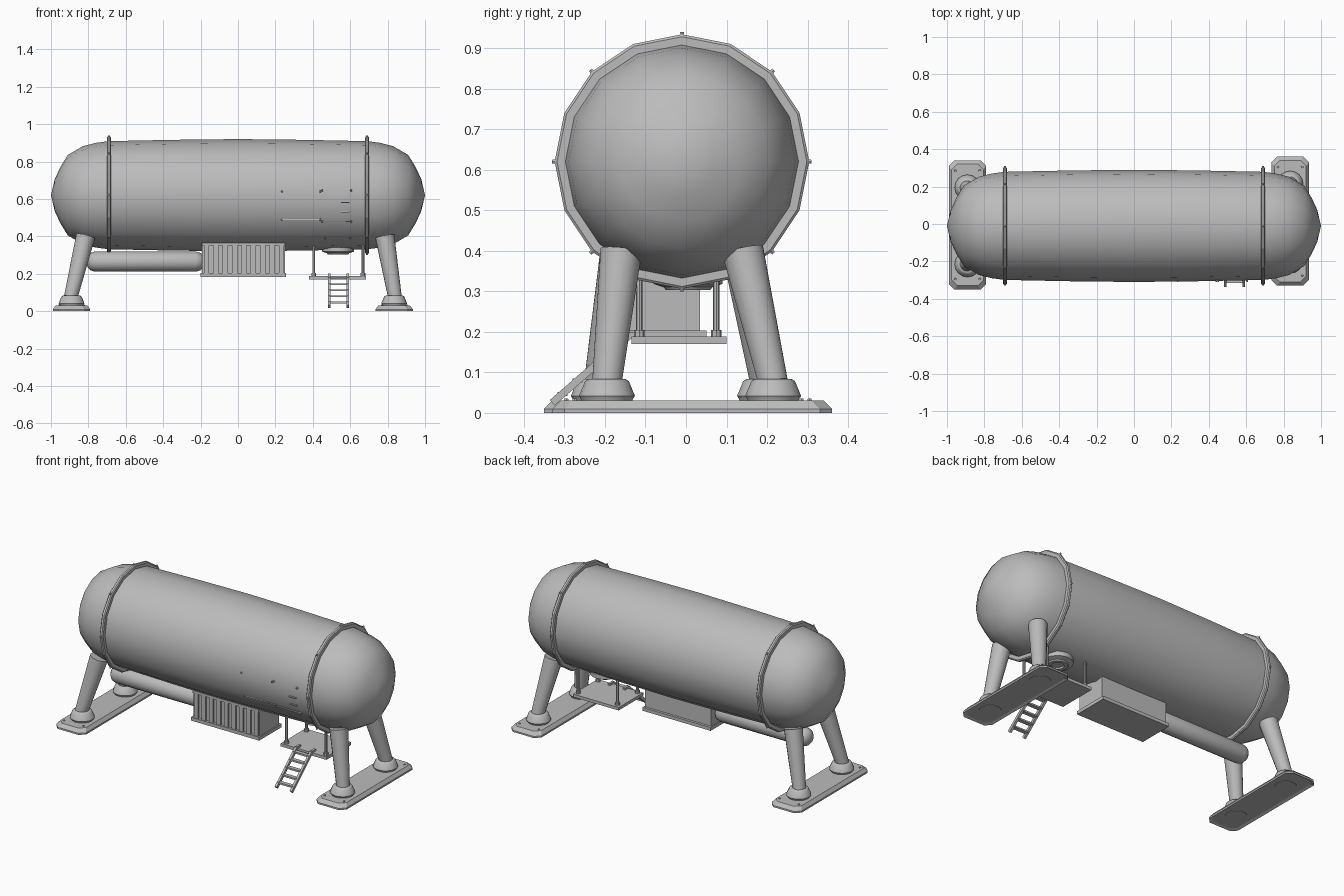
import bpy, bmesh, math
from mathutils import Matrix, Vector

if "Cube" in bpy.data.objects:
    bpy.data.objects.remove(bpy.data.objects["Cube"])

grey = bpy.data.materials.new("plain_grey")
grey.use_nodes = True
COLOUR = (0.5, 0.5, 0.5, 1)
grey.diffuse_color = COLOUR
grey.node_tree.nodes["Principled BSDF"].inputs["Base Color"].default_value = COLOUR

CY, CZ = -0.01, 0.62          # tank axis
SIDES = 16


def finish(bm, name, smooth=None):
    bmesh.ops.recalc_face_normals(bm, faces=bm.faces)
    mesh = bpy.data.meshes.new(name)
    bm.to_mesh(mesh)
    bm.free()
    mesh.materials.append(grey)
    obj = bpy.data.objects.new(name, mesh)
    bpy.context.collection.objects.link(obj)
    if smooth:
        bpy.ops.object.select_all(action="DESELECT")
        obj.select_set(True)
        bpy.context.view_layer.objects.active = obj
        bpy.ops.object.shade_smooth_by_angle(angle=math.radians(smooth))
    return obj


def frame(start, end):
    """Matrix whose z axis runs from start towards end."""
    start, end = Vector(start), Vector(end)
    turn = (end - start).to_track_quat("Z", "Y").to_matrix().to_4x4()
    return Matrix.Translation(start) @ turn


def lathe(bm, profile, matrix, sides=SIDES, closed=False):
    """Revolve (radius, height) points about the z axis of matrix."""
    rings = []
    for r, h in profile:
        if r == 0:
            rings.append([bm.verts.new(matrix @ Vector((0, 0, h)))] * sides)
            continue
        angles = [math.tau * i / sides for i in range(sides)]
        rings.append([bm.verts.new(matrix @ Vector((r * math.cos(a), r * math.sin(a), h)))
                      for a in angles])
    pairs = list(zip(rings, rings[1:]))
    if closed:
        pairs.append((rings[-1], rings[0]))
    for low, high in pairs:
        for i in range(sides):
            j = (i + 1) % sides
            corners = list(dict.fromkeys([low[i], low[j], high[j], high[i]]))
            bm.faces.new(corners)


def rod(bm, start, end, r0, r1=None, sides=8):
    length = (Vector(end) - Vector(start)).length
    r1 = r1 or r0
    lathe(bm, [(0, 0), (r0, 0), (r1, length), (0, length)], frame(start, end), sides)


def box(bm, x, y, z):
    size = [b - a for a, b in (x, y, z)]
    mid = [(a + b) / 2 for a, b in (x, y, z)]
    bmesh.ops.create_cube(bm, size=1, matrix=Matrix.Translation(mid) @ Matrix.Diagonal((*size, 1)))


def tank_point(x, z, lift=0.0):
    """Point on the front of the tank at the given x and z."""
    r = 0.293 + lift
    return Vector((x, CY - math.sqrt(r * r - (z - CZ) ** 2), z))


# Tank body with domed ends
half = [(0, 1.0), (0.085, 0.98), (0.15, 0.95), (0.215, 0.91), (0.262, 0.83), (0.28, 0.76),
        (0.289, 0.69), (0.296, 0.35)]
profile = [(r, -h) for r, h in half] + [(0.3, 0)] + half[::-1]
bm = bmesh.new()
lathe(bm, profile, frame((0, CY, CZ), (1, CY, CZ)))
finish(bm, "tank_body", 60)

# Bands around the tank, with bolts
for x, name in ((-0.69, "right_band"), (0.69, "left_band")):
    bm = bmesh.new()
    lathe(bm, [(0.28, -0.011), (0.308, -0.011), (0.314, -0.006), (0.314, 0.006),
               (0.308, 0.011), (0.28, 0.011)],
          frame((x, CY, CZ), (x + 1, CY, CZ)), closed=True)
    for i in range(8):
        a = math.tau * i / 8
        out = Vector((0, math.cos(a), math.sin(a)))
        base = Vector((x, CY, CZ))
        rod(bm, base + out * 0.305, base + out * 0.32, 0.008, 0.005, 6)
    finish(bm, name)

# Ground pads, feet and legs
for side, name, px, py, top_x in ((-1, "right", -0.89, -0.005, -0.815),
                                  (1, "left", 0.835, 0.015, 0.785)):
    bm = bmesh.new()
    loops = []
    for hx, hy, z in ((0.085, 0.33, 0.006), (0.1, 0.345, 0), (0.1, 0.345, 0.01),
                      (0.085, 0.325, 0.03)):
        c = 0.03
        outline = [(hx, hy - c), (hx - c, hy), (c - hx, hy), (-hx, hy - c),
                   (-hx, c - hy), (c - hx, -hy), (hx - c, -hy), (hx, c - hy)]
        loops.append([bm.verts.new((px + a, py + b, z)) for a, b in outline])
    bm.faces.new(loops[0])
    bm.faces.new(loops[-1])
    for low, high in zip(loops, loops[1:]):
        for i in range(8):
            j = (i + 1) % 8
            bm.faces.new([low[i], low[j], high[j], high[i]])
    for sx in (-1, 1):
        for sy in (-1, 1):
            p = Vector((px + sx * 0.065, py + sy * 0.29, 0.028))
            rod(bm, p, p + Vector((0, 0, 0.007)), 0.007, 0.005, 6)
    finish(bm, name + "_ground_pad")

    for sy, end in ((-1, "front"), (1, "back")):
        fy = py - 0.005 + sy * 0.205
        bm = bmesh.new()
        lathe(bm, [(0, 0.004), (0.06, 0.004), (0.062, 0.03), (0.069, 0.042), (0.054, 0.078),
                   (0.045, 0.084), (0, 0.084)], Matrix.Translation((px, fy, 0)))
        finish(bm, f"{name}_{end}_foot", 35)
        bm = bmesh.new()
        foot = Vector((px + side * 0.004, fy, 0.075))
        rod(bm, foot, (top_x, CY + sy * 0.15, 0.4), 0.037, 0.052, 16)
        finish(bm, f"{name}_{end}_leg", 35)

# Underslung pipe with rounded ends
bm = bmesh.new()
end = [(0, 0), (0.03, 0.006), (0.046, 0.02), (0.054, 0.045)]
lathe(bm, end + [(r, 0.63 - h) for r, h in end[::-1]],
      frame((-0.81, -0.04, 0.265), (0, -0.04, 0.265)))
finish(bm, "underslung_pipe", 50)

# Ribbed equipment box with a bottom flange
bm = bmesh.new()
box(bm, (-0.193, 0.25), (-0.15, 0.035), (0.2, 0.365))
box(bm, (-0.2, 0.257), (-0.165, 0.05), (0.183, 0.203))
finish(bm, "equipment_box")
bm = bmesh.new()
for i in range(9):
    x = -0.168 + i * 0.05
    box(bm, (x - 0.014, x + 0.014), (-0.16, -0.148), (0.203, 0.35))
box(bm, (-0.193, 0.25), (-0.16, -0.148), (0.35, 0.365))
finish(bm, "box_ribs")

# Boarding platform hung on four posts
bm = bmesh.new()
box(bm, (0.38, 0.685), (-0.135, 0.1), (0.17, 0.188))
finish(bm, "platform")
bm = bmesh.new()
for x in (0.405, 0.668):
    for y in (-0.115, 0.075):
        rod(bm, (x, y, 0.18), (x, y, 0.36), 0.008)
        rod(bm, (x, y, 0.185), (x, y, 0.205), 0.013)
finish(bm, "platform_posts", 40)

# Round hatch under the tank
bm = bmesh.new()
lathe(bm, [(0, 0.313), (0.035, 0.313), (0.035, 0.303), (0.055, 0.303), (0.06, 0.31),
           (0.085, 0.318), (0.085, 0.345), (0, 0.345)], Matrix.Translation((0.535, 0.005, 0)))
finish(bm, "bottom_hatch", 30)

# Ladder
top, foot = Vector((0, -0.135, 0.195)), Vector((0, -0.33, 0.025))
bm = bmesh.new()
for x in (0.487, 0.587):
    shift = Vector((x, 0, 0))
    middle = frame(foot + shift, top + shift)
    length = (top - foot).length
    scale = Matrix.Diagonal((0.014, 0.018, length, 1))
    bmesh.ops.create_cube(bm, size=1, matrix=middle @ Matrix.Translation((0, 0, length / 2)) @ scale)
    box(bm, (x - 0.007, x + 0.007), (-0.145, -0.105), (0.186, 0.2))
for i in range(5):
    p = foot.lerp(top, 0.13 + i * 0.19)
    box(bm, (0.487, 0.587), (p.y - 0.012, p.y + 0.012), (p.z - 0.005, p.z + 0.005))
finish(bm, "ladder")

# Front access panels: thin edge strips, corner bolts and a small window
bm = bmesh.new()
for x0, x1, z0, z1 in ((0.235, 0.44, 0.49, 0.64), (0.45, 0.605, 0.48, 0.645)):
    for x in (x0, x1):
        for z in (z0, z1):
            rod(bm, tank_point(x, z, -0.005), tank_point(x, z, 0.008), 0.006, 0.004, 6)
    y = tank_point(x0, z0).y
    box(bm, (x0, x1), (y - 0.003, y + 0.01), (z0 - 0.003, z0 + 0.003))
for z in (0.53, 0.58):
    y = tank_point(0, z).y
    box(bm, (0.55, 0.595), (y - 0.003, y + 0.01), (z - 0.003, z + 0.003))
for x in (0.465, 0.6):
    rod(bm, tank_point(x, 0.39, -0.005), tank_point(x, 0.39, 0.008), 0.006, 0.004, 6)
finish(bm, "access_panel_trim")
